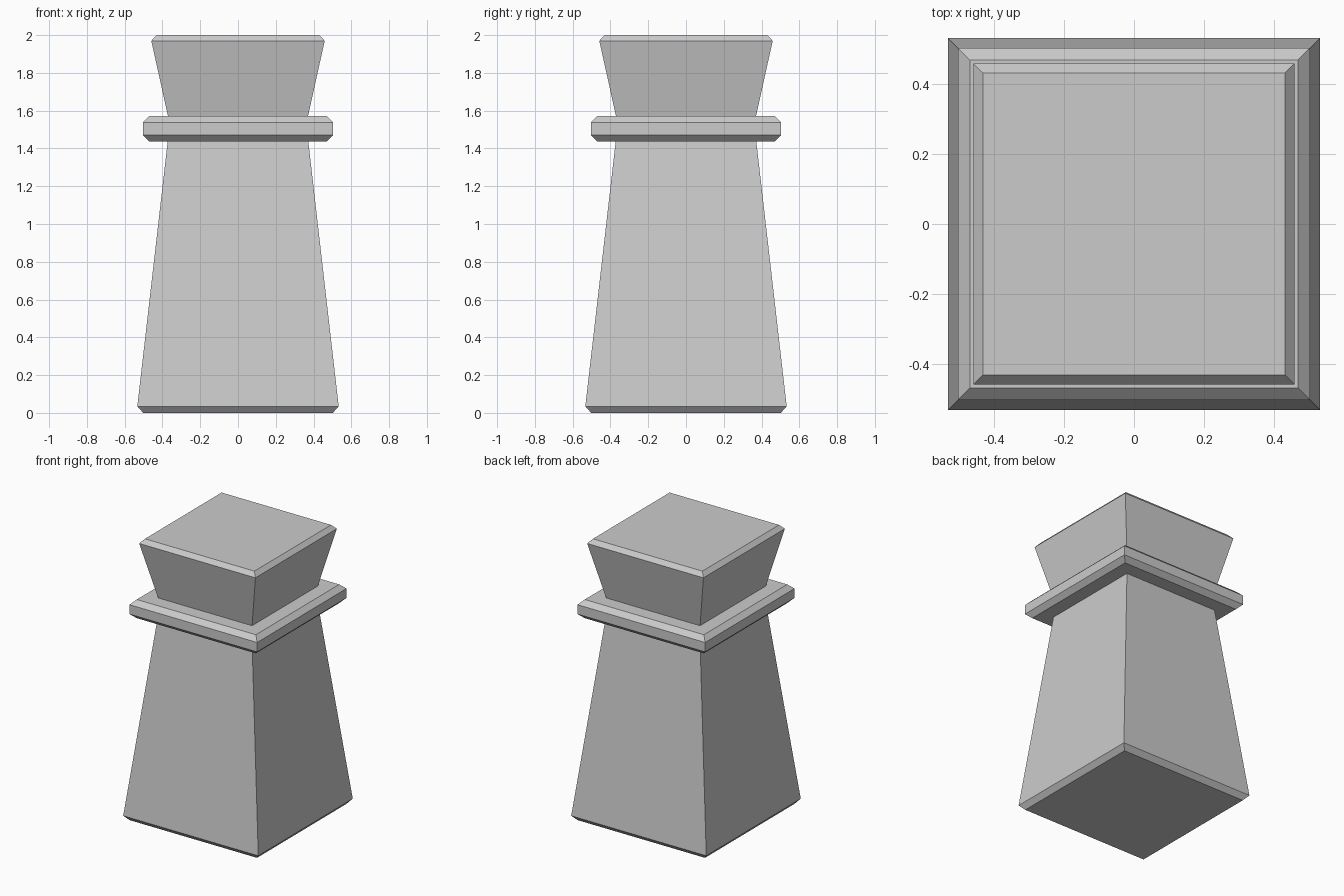
import bpy
import bmesh

if "Cube" in bpy.data.objects:
    bpy.data.objects.remove(bpy.data.objects["Cube"])


def square_loft(name, profile):
    """Stack square rings given as (half_width, z) and cap both ends."""
    bm = bmesh.new()
    corners = ((-1, -1), (1, -1), (1, 1), (-1, 1))
    rings = [[bm.verts.new((sx * h, sy * h, z)) for sx, sy in corners]
             for h, z in profile]
    for low, high in zip(rings, rings[1:]):
        for i in range(4):
            j = (i + 1) % 4
            bm.faces.new((low[i], low[j], high[j], high[i]))
    bm.faces.new(rings[0][::-1])
    bm.faces.new(rings[-1])
    mesh = bpy.data.meshes.new(name)
    bm.to_mesh(mesh)
    bm.free()
    obj = bpy.data.objects.new(name, mesh)
    bpy.context.collection.objects.link(obj)
    return obj


# Tapered body with a chamfered foot, ending inside the collar
square_loft("body", [(0.502, 0.0), (0.533, 0.035), (0.365, 1.5)])

# Collar slab, chamfered top and bottom
square_loft("collar", [(0.47, 1.438), (0.504, 1.471),
                       (0.504, 1.538), (0.47, 1.571)])

# Flared head with a chamfered top, starting inside the collar
square_loft("head", [(0.355, 1.5), (0.459, 1.97), (0.432, 2.0)])
